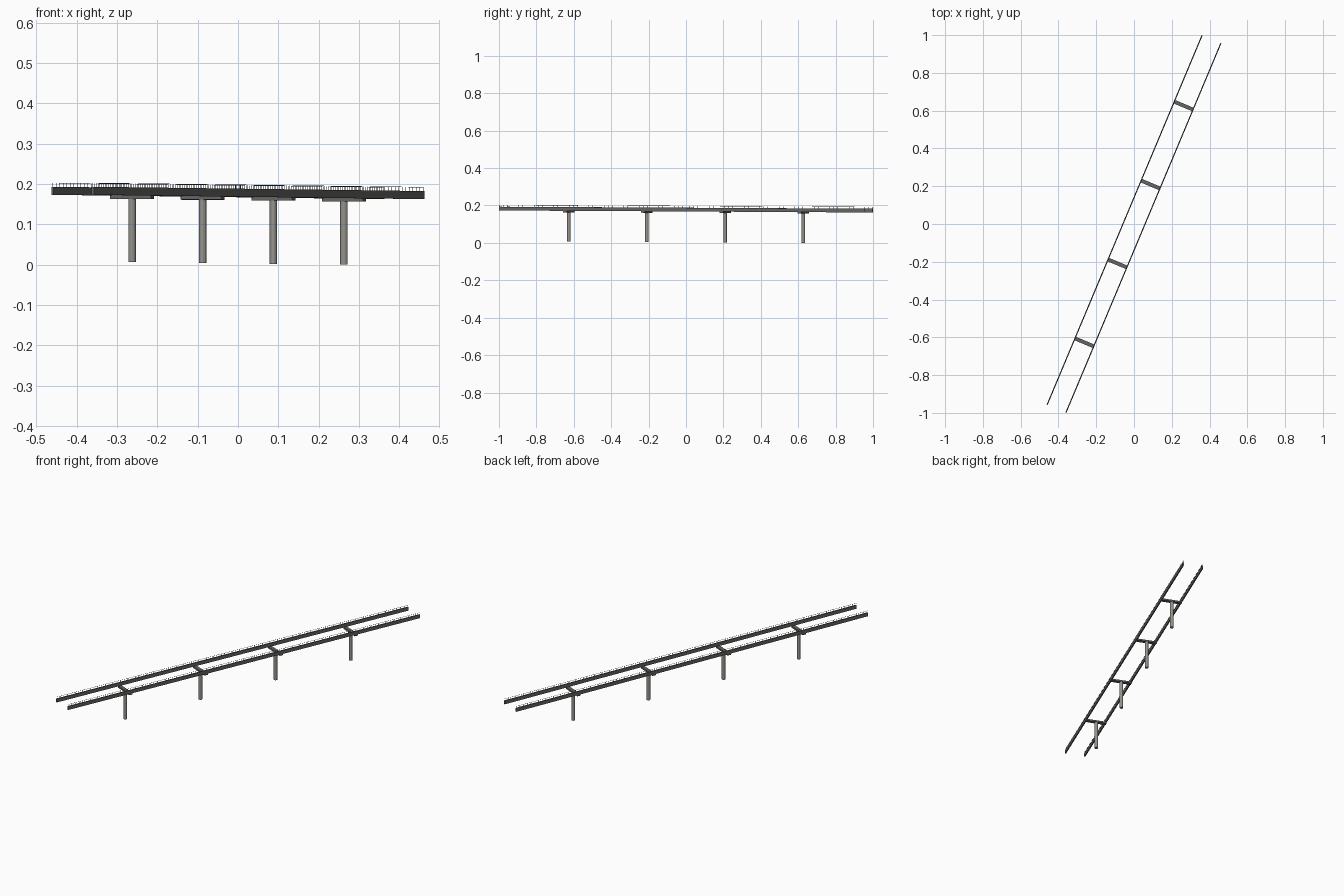
import bpy, bmesh, math
from mathutils import Matrix, Vector

if "Cube" in bpy.data.objects:
    bpy.data.objects.remove(bpy.data.objects["Cube"])

LENGTH, HALF_W, SLOPE = 2.121, 0.054, 0.005
ANGLE = math.atan2(1.955, 0.82)
ROT = Matrix.Rotation(ANGLE, 4, 'Z')
# bridge space: x runs along the deck, y across; heights drop with the grade
SHEAR = Matrix(((1, 0, 0, 0), (0, 1, 0, 0), (-SLOPE, 0, 1, 0), (0, 0, 0, 1)))


def material(name, c):
    m = bpy.data.materials.new(name)
    m.diffuse_color = (*c, 1)
    m.use_nodes = True
    m.node_tree.nodes["Principled BSDF"].inputs["Base Color"].default_value = m.diffuse_color
    return m


STEEL = material("dark_steel", (0.13, 0.13, 0.125))
CONCRETE = material("concrete", (0.30, 0.29, 0.26))


def box(bm, center, size):
    bmesh.ops.create_cube(bm, size=1, matrix=Matrix.Translation(center) @ Matrix.Diagonal((*size, 1)))


def finish(bm, name, mat, shear=True):
    bm.transform(ROT @ SHEAR if shear else ROT)
    mesh = bpy.data.meshes.new(name)
    bm.to_mesh(mesh)
    bm.free()
    mesh.materials.append(mat)
    ob = bpy.data.objects.new(name, mesh)
    bpy.context.collection.objects.link(ob)
    return ob


for side, label in ((1, "left"), (-1, "right")):
    y = side * HALF_W
    # long side girder
    bm = bmesh.new()
    box(bm, (0, y, 0.178), (LENGTH, 0.006, 0.020))
    finish(bm, label + "_girder", STEEL)

    # railing: evenly spaced posts with a top rail
    bm = bmesh.new()
    n = 95
    for i in range(n):
        x = (i / (n - 1) - 0.5) * (LENGTH - 0.002)
        box(bm, (x, y, 0.1925), (0.001, 0.001, 0.010))
    box(bm, (0, y, 0.1975), (LENGTH, 0.001, 0.001))
    finish(bm, label + "_railing", STEEL)

for i in range(4):
    x = (i - 1.5) * 0.453
    drop = -SLOPE * x
    # cross beam carrying both girders
    bm = bmesh.new()
    box(bm, (x, 0, 0.1645), (0.020, 0.110, 0.009))
    finish(bm, f"cross_beam_{i + 1}", STEEL)

    # round pier under the beam
    bm = bmesh.new()
    bmesh.ops.create_cone(bm, cap_ends=True, segments=12, radius1=0.0095, radius2=0.0095, depth=0.157,
                          matrix=Matrix.Translation((x, 0, 0.0034 + 0.157 / 2 + drop)))
    finish(bm, f"pier_{i + 1}", CONCRETE, shear=False)
